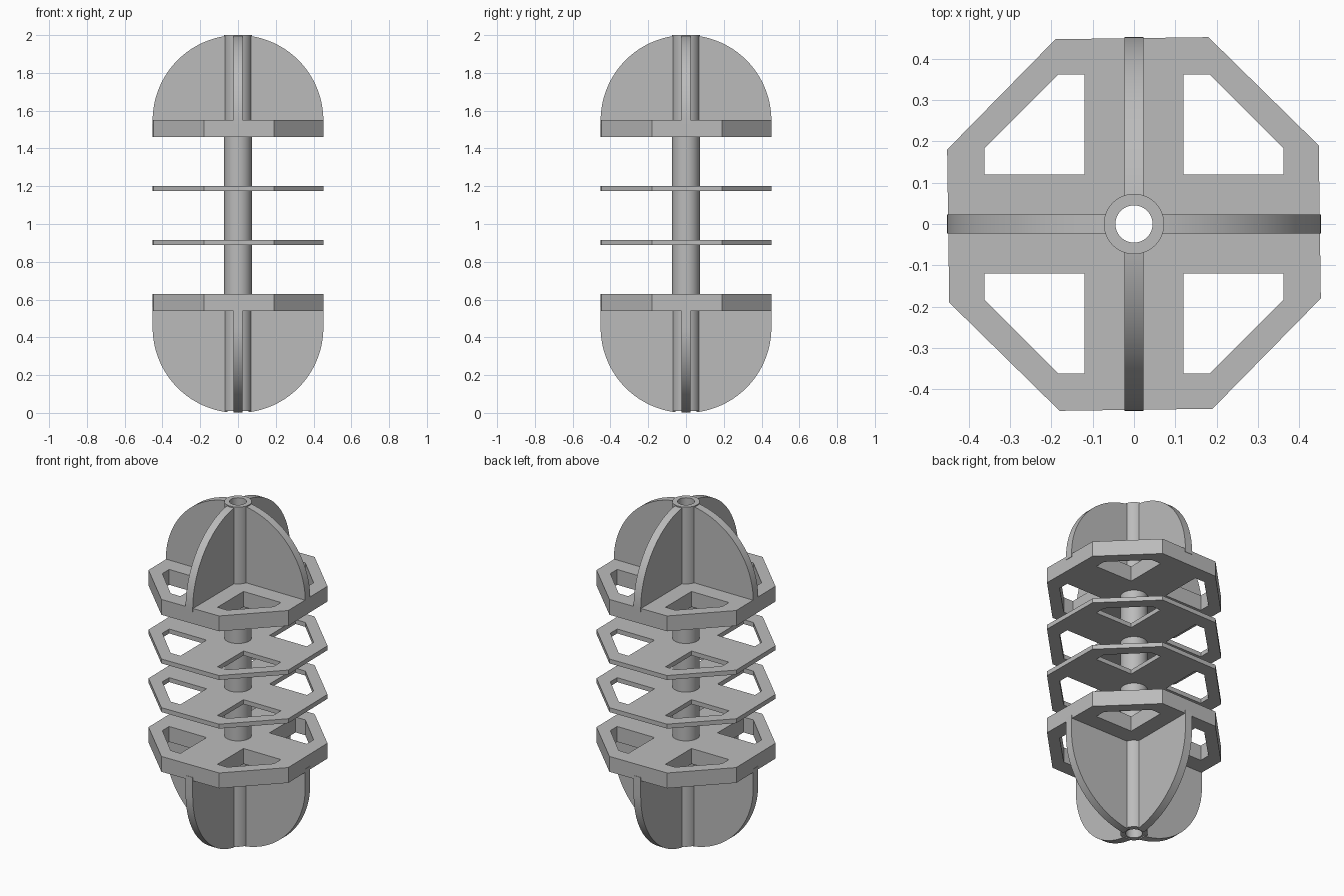
import bpy, bmesh
from math import cos, sin, pi
from mathutils import Matrix, Vector

if "Cube" in bpy.data.objects:
    bpy.data.objects.remove(bpy.data.objects["Cube"])

grey = bpy.data.materials.new("plain grey")
grey.use_nodes = True
colour = (0.5, 0.5, 0.5, 1)
grey.diffuse_color = colour
grey.node_tree.nodes["Principled BSDF"].inputs["Base Color"].default_value = colour


def arc(radius, start, end, steps, cz=0):
    angles = [start + (end - start) * i / steps for i in range(steps + 1)]
    return [(radius * cos(a), cz + radius * sin(a)) for a in angles]


def circle(radius):
    return arc(radius, 0, 2 * pi, 64)[:-1]


def quarters(points):
    """Each point list turned four times about the centre."""
    turns = [(1, 0), (0, 1), (-1, 0), (0, -1)]
    return [[(c * x - s * y, s * x + c * y) for x, y in points] for c, s in turns]


def extruded(name, loops, depth, matrix):
    """Fill an outline with its holes, thicken it and place it."""
    bm = bmesh.new()
    for loop in loops:
        verts = [bm.verts.new((x, y, 0)) for x, y in loop]
        for a, b in zip(verts, verts[1:] + verts[:1]):
            bm.edges.new((a, b))
    bmesh.ops.triangle_fill(bm, use_beauty=True, edges=bm.edges[:])
    out = bmesh.ops.extrude_face_region(bm, geom=bm.faces[:], use_keep_orig=True)
    moved = [v for v in out["geom"] if isinstance(v, bmesh.types.BMVert)]
    bmesh.ops.translate(bm, verts=moved, vec=Vector((0, 0, depth)))
    bmesh.ops.recalc_face_normals(bm, faces=bm.faces[:])
    bm.transform(matrix)
    mesh = bpy.data.meshes.new(name)
    bm.to_mesh(mesh)
    bm.free()
    mesh.materials.append(grey)
    obj = bpy.data.objects.new(name, mesh)
    bpy.context.collection.objects.link(obj)
    bpy.ops.object.select_all(action="DESELECT")
    obj.select_set(True)
    bpy.context.view_layer.objects.active = obj
    bpy.ops.object.shade_smooth_by_angle()
    return obj


# Hollow central tube
extruded("central_tube", [circle(0.073), circle(0.045)], 1.99,
         Matrix.Translation((0, 0, 0.01)))

# Octagonal plates with four corner windows
octagon = sum(quarters([(0.447, 0.19), (0.18, 0.452)]), [])
windows = quarters([(0.12, 0.12), (0.362, 0.12), (0.362, 0.183),
                    (0.183, 0.362), (0.12, 0.362)])
plates = {"lower_thick_plate": (0.54, 0.09), "lower_thin_plate": (0.89, 0.026),
          "upper_thin_plate": (1.175, 0.026), "upper_thick_plate": (1.46, 0.09)}
for name, (z, depth) in plates.items():
    extruded(name, [octagon, circle(0.06)] + windows, depth,
             Matrix.Translation((0, 0, z)))

# Rounded fins, four above and four below
inner, reach, thick = 0.055, 0.452, 0.046
stop = 1.449
upper = [(inner, 1.53)] + [(reach, 1.53)] + arc(reach, 0, stop, 32, 1.548)
lower = [(inner, 0.56)] + [(reach, 0.56)] + arc(reach, 0, -stop, 32, 0.452)
stand = Matrix.Translation((0, thick / 2, 0)) @ Matrix.Rotation(pi / 2, 4, "X")
for i, side in enumerate(["left", "back", "right", "front"]):
    turn = Matrix.Rotation(i * pi / 2, 4, "Z")
    extruded("upper_fin_" + side, [upper], thick, turn @ stand)
    extruded("lower_fin_" + side, [lower], thick, turn @ stand)
